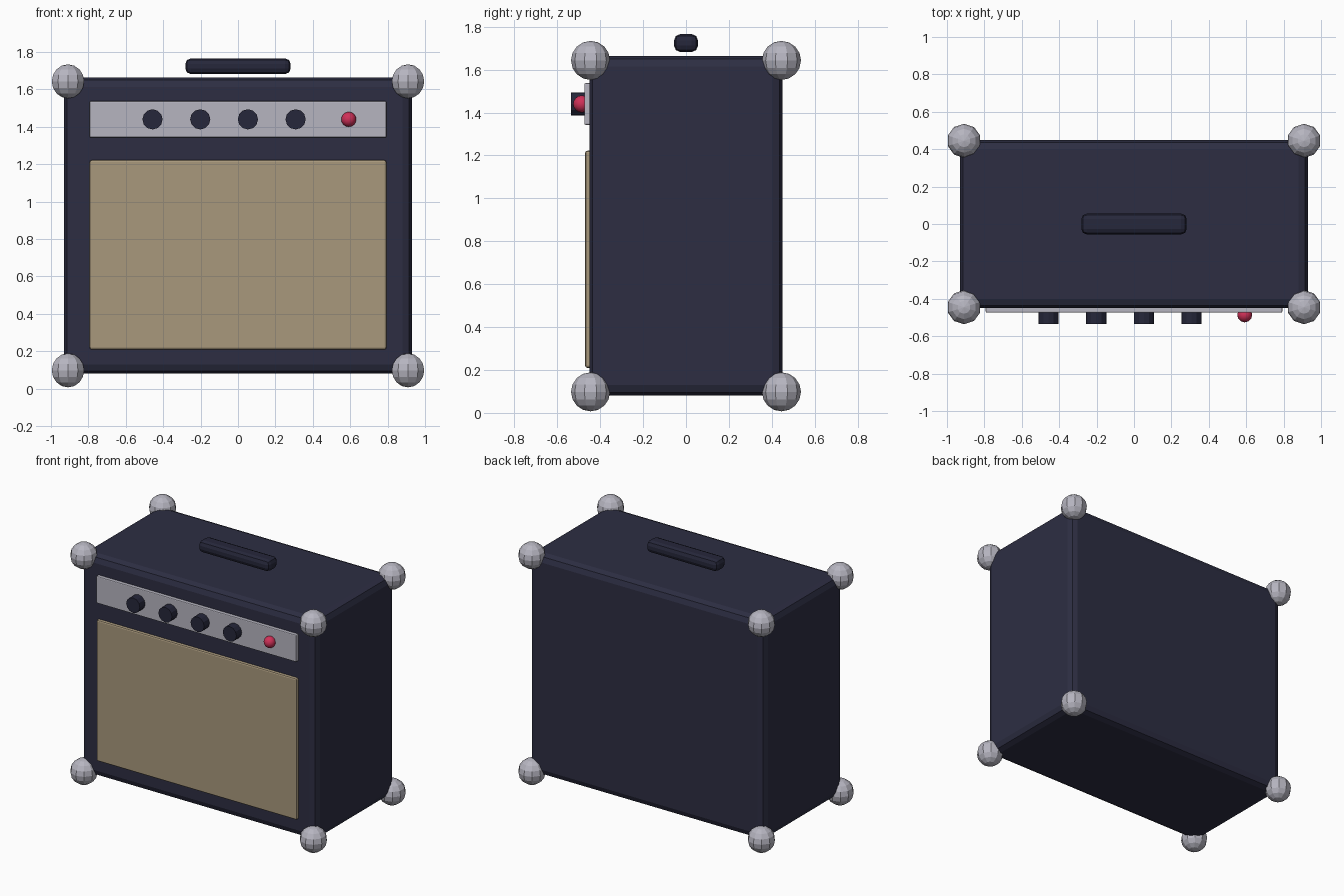
import bpy
import math

cube = bpy.data.objects.get("Cube")
if cube:
    bpy.data.objects.remove(cube, do_unlink=True)


def material(name, r, g, b):
    mat = bpy.data.materials.new(name)
    mat.use_nodes = True
    mat.diffuse_color = (r, g, b, 1)
    mat.node_tree.nodes["Principled BSDF"].inputs["Base Color"].default_value = (r, g, b, 1)
    return mat


NAVY = material("navy_covering", 0.026, 0.027, 0.055)
DARK = material("dark_plastic", 0.019, 0.020, 0.043)
METAL = material("grey_metal", 0.468, 0.462, 0.527)
CLOTH = material("tan_cloth", 0.392, 0.314, 0.202)
RED = material("red_lamp", 0.63, 0.03, 0.098)


def finish(name, mat, smooth=None):
    obj = bpy.context.object
    obj.name = name
    obj.data.materials.append(mat)
    if smooth:
        bpy.ops.object.shade_smooth_by_angle(angle=math.radians(smooth))
    return obj


def box(name, low, high, bevel, mat, segments=2):
    """Bevelled box between two opposite corners."""
    centre = [(a + b) / 2 for a, b in zip(low, high)]
    bpy.ops.mesh.primitive_cube_add(size=1, location=centre)
    obj = finish(name, mat)
    obj.scale = [b - a for a, b in zip(low, high)]
    bpy.ops.object.transform_apply(location=False, rotation=False, scale=True)
    mod = obj.modifiers.new("rounded_edges", "BEVEL")
    mod.width = bevel
    mod.segments = segments
    return obj


# Cabinet, cloth grille, control panel and carrying handle
box("cabinet", (-0.93, -0.45, 0.08), (0.93, 0.45, 1.664), 0.05, NAVY)
box("grille", (-0.793, -0.47, 0.21), (0.793, -0.43, 1.222), 0.01, CLOTH)
box("control_panel", (-0.793, -0.474, 1.343), (0.793, -0.43, 1.537), 0.006, METAL)
box("handle", (-0.282, -0.056, 1.682), (0.282, 0.056, 1.766), 0.03, DARK)

# Four knobs along the panel
for i in range(4):
    bpy.ops.mesh.primitive_cylinder_add(
        vertices=12, radius=0.054, depth=0.08,
        location=(-0.457 + 0.255 * i, -0.495, 1.44), rotation=(math.pi / 2, 0, 0))
    finish(f"knob_{i + 1}", DARK)

# Pilot lamp
bpy.ops.mesh.primitive_uv_sphere_add(
    segments=12, ring_count=8, radius=0.04, location=(0.592, -0.486, 1.44))
finish("pilot_lamp", RED, 40)

# Ball protectors on all eight corners
for side, x in (("right", -0.909), ("left", 0.909)):
    for face, y in (("front", -0.445), ("back", 0.445)):
        for level, z in (("bottom", 0.098), ("top", 1.643)):
            bpy.ops.mesh.primitive_uv_sphere_add(
                segments=10, ring_count=8, radius=0.091, location=(x, y, z))
            finish(f"corner_{level}_{face}_{side}", METAL)
